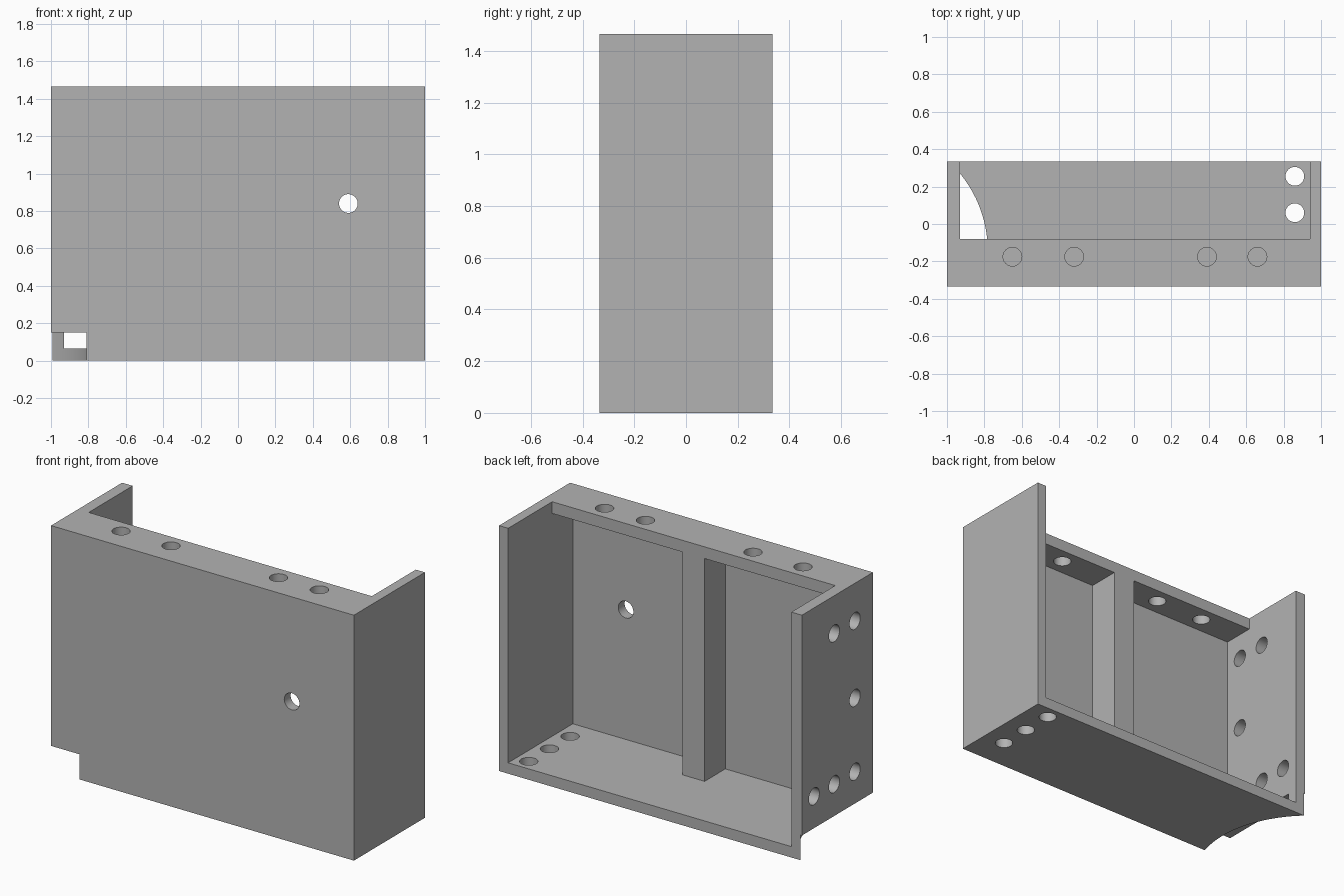
import bpy
from math import radians

if "Cube" in bpy.data.objects:
    bpy.data.objects.remove(bpy.data.objects["Cube"], do_unlink=True)

HALF_Y, TOP = 0.335, 1.465
FLOOR, BAR_UNDER = 0.065, 1.395
BAR_BACK, PANEL_BACK = -0.08, -0.275
LEFT_IN, RIGHT_IN = 0.94, -0.93
HOLE_R = 0.05

grey = bpy.data.materials.new("plain_grey")
grey.use_nodes = True
colour = (0.45, 0.45, 0.45, 1)
grey.diffuse_color = colour
grey.node_tree.nodes["Principled BSDF"].inputs["Base Color"].default_value = colour


def block(name, x, y, z):
    """Box between the given (low, high) pairs."""
    bpy.ops.mesh.primitive_cube_add(size=1, location=[sum(p) / 2 for p in (x, y, z)])
    ob = bpy.context.object
    ob.name = name
    ob.scale = [p[1] - p[0] for p in (x, y, z)]
    bpy.ops.object.transform_apply(location=True, rotation=False, scale=True)
    ob.data.materials.append(grey)
    return ob


def rod(name, centre, radius, length, axis="z", sides=48):
    """Cylinder along one axis."""
    turn = {"x": (0, radians(90), 0), "y": (radians(90), 0, 0), "z": (0, 0, 0)}[axis]
    bpy.ops.mesh.primitive_cylinder_add(vertices=sides, radius=radius, depth=length,
                                        location=centre, rotation=turn)
    ob = bpy.context.object
    ob.name = name
    ob.data.materials.append(grey)
    return ob


# Solid body
body = block("bracket_housing", (-1, 1), (-HALF_Y, HALF_Y), (0, TOP))

# Main cavity, open at the back and top
cutters = [block("cavity_cutter", (RIGHT_IN, LEFT_IN), (BAR_BACK, 1), (FLOOR, 2))]

# Pockets either side of the centre rib, under the top bar
for x in ((RIGHT_IN, -0.067), (0.079, LEFT_IN)):
    cutters.append(block("pocket_cutter", x, (PANEL_BACK, 0), (FLOOR, BAR_UNDER)))

# Round clearance at the lower right corner
cutters.append(rod("clearance_cutter", (-1.434, -0.144, -0.35), 0.652, 1, sides=128))

# Top bar, floor, front panel and right wall holes
for x in (-0.65, -0.32, 0.39, 0.66):
    cutters.append(rod("bar_hole", (x, -0.175, TOP), HOLE_R, 0.3))
for y in (-0.135, 0.06, 0.255):
    cutters.append(rod("floor_hole", (0.86, y, 0), HOLE_R, 0.3))
cutters.append(rod("panel_hole", (0.59, -HALF_Y, 0.84), HOLE_R, 0.3, "y"))
for y, z in ((-0.165, 1.24), (0.03, 1.24), (-0.165, 0.78),
             (-0.165, 0.34), (0.03, 0.34), (0.22, 0.34)):
    cutters.append(rod("wall_hole", (-1, y, z), HOLE_R, 0.3, "x"))

# Cut everything, bake the result and drop the cutters
for cutter in cutters:
    cutter.hide_render = True
    mod = body.modifiers.new(cutter.name, "BOOLEAN")
    mod.operation = "DIFFERENCE"
    mod.solver = "EXACT"
    mod.object = cutter
bpy.context.view_layer.update()
baked = bpy.data.meshes.new_from_object(body.evaluated_get(bpy.context.evaluated_depsgraph_get()))
body.modifiers.clear()
body.data = baked
for cutter in cutters:
    bpy.data.objects.remove(cutter, do_unlink=True)

# One colour, crisp edges with smooth bores
baked.materials.clear()
baked.materials.append(grey)
for face in baked.polygons:
    face.material_index = 0
bpy.ops.object.select_all(action="DESELECT")
body.select_set(True)
bpy.context.view_layer.objects.active = body
bpy.ops.object.shade_smooth_by_angle(angle=radians(30))
